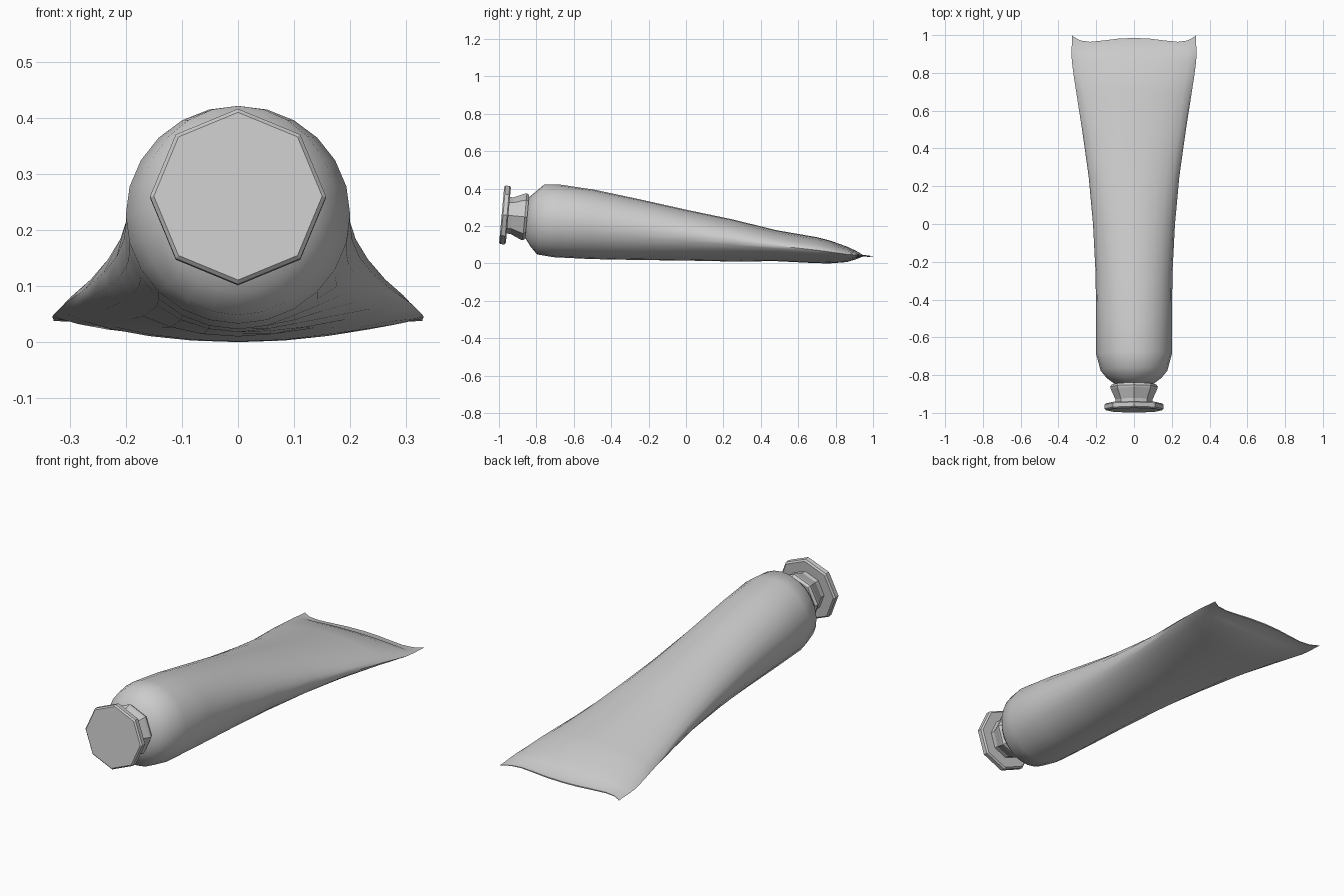
import bpy, bmesh, math
from mathutils import Vector

if "Cube" in bpy.data.objects:
    bpy.data.objects.remove(bpy.data.objects["Cube"])


def loft(name, rings, smooth):
    """Skin a list of equal-sized point rings and close both ends."""
    bm = bmesh.new()
    loops = [[bm.verts.new(p) for p in ring] for ring in rings]
    n = len(loops[0])
    for a, b in zip(loops, loops[1:]):
        for i in range(n):
            j = (i + 1) % n
            bm.faces.new((a[i], a[j], b[j], b[i]))
    if smooth:
        # close the flat crimp with strips across its thickness
        e = loops[-1]
        h = n // 2
        bm.faces.new((e[0], e[1], e[n - 1]))
        for i in range(1, h - 1):
            bm.faces.new((e[i], e[i + 1], e[n - i - 1], e[n - i]))
        bm.faces.new((e[h - 1], e[h], e[h + 1]))
    else:
        bm.faces.new(loops[-1])
    bm.faces.new(loops[0])
    bmesh.ops.recalc_face_normals(bm, faces=bm.faces)
    mesh = bpy.data.meshes.new(name)
    bm.to_mesh(mesh)
    bm.free()
    ob = bpy.data.objects.new(name, mesh)
    bpy.context.collection.objects.link(ob)
    if smooth:
        bpy.context.view_layer.objects.active = ob
        ob.select_set(True)
        bpy.ops.object.shade_smooth_by_angle(angle=math.radians(50))
        ob.select_set(False)
    return ob


# Tube body: y, half width, top z, bottom z, tilt, edge pinch, end wave
SECTIONS = [
    (-0.852, 0.095, 0.352, 0.140, 0.10, 1.0, 0),
    (-0.815, 0.145, 0.386, 0.088, 0.10, 1.0, 0),
    (-0.778, 0.176, 0.421, 0.048, 0.10, 1.0, 0),
    (-0.690, 0.200, 0.421, 0.033, 0.09, 1.0, 0),
    (-0.500, 0.200, 0.394, 0.023, 0.05, 1.0, 0),
    (-0.250, 0.204, 0.343, 0.018, 0, 1.0, 0),
    (0.000, 0.217, 0.287, 0.015, 0, 1.05, 0),
    (0.250, 0.240, 0.235, 0.010, 0, 1.12, 0),
    (0.480, 0.272, 0.178, 0.012, 0, 1.2, 0),
    (0.700, 0.306, 0.140, 0.001, 0, 1.3, 0),
    (0.770, 0.317, 0.122, 0.000, 0, 1.35, 0),
    (0.860, 0.329, 0.090, 0.007, 0, 1.35, 0),
    (0.910, 0.331, 0.067, 0.022, 0, 1.2, 0.2),
    (0.945, 0.329, 0.046, 0.036, 0, 1.0, 0.6),
    (0.985, 0.329, 0.041, 0.035, 0, 1.0, 1.0),
]
SEG = 24
rings = []
for y, w, top, bot, tilt, pinch, wave in SECTIONS:
    mid, half = (top + bot) / 2, (top - bot) / 2
    ring = []
    for i in range(SEG):
        a = 2 * math.pi * i / SEG
        u, s = math.cos(a), math.sin(a)
        dz = half * math.copysign(abs(s) ** pinch, s)
        dy = tilt * dz + wave * (0.075 * u ** 6 - 0.06 * u ** 2)
        ring.append((w * u, y + dy, mid + dz))
    rings.append(ring)
loft("tube_body", rings, True)


# Octagonal screw cap, tilted with the shoulder: flared collar and end disc
AXIS = Vector((0, -1, 0.09)).normalized()
SIDE = Vector((1, 0, 0))
UP = SIDE.cross(AXIS).normalized()
if UP.z < 0:
    UP = -UP
BASE = Vector((0, -0.862, 0.249))


def octagons(profile):
    return [[BASE + AXIS * s + r * (SIDE * math.sin(k * math.pi / 4)
             + UP * math.cos(k * math.pi / 4)) for k in range(8)]
            for s, r in profile]


loft("cap_collar", octagons([(-0.013, 0.118), (0, 0.126), (0.012, 0.123),
                             (0.068, 0.098), (0.095, 0.098)]), False)
loft("cap_disc", octagons([(0.088, 0.149), (0.095, 0.157),
                           (0.117, 0.157), (0.124, 0.150)]), False)
